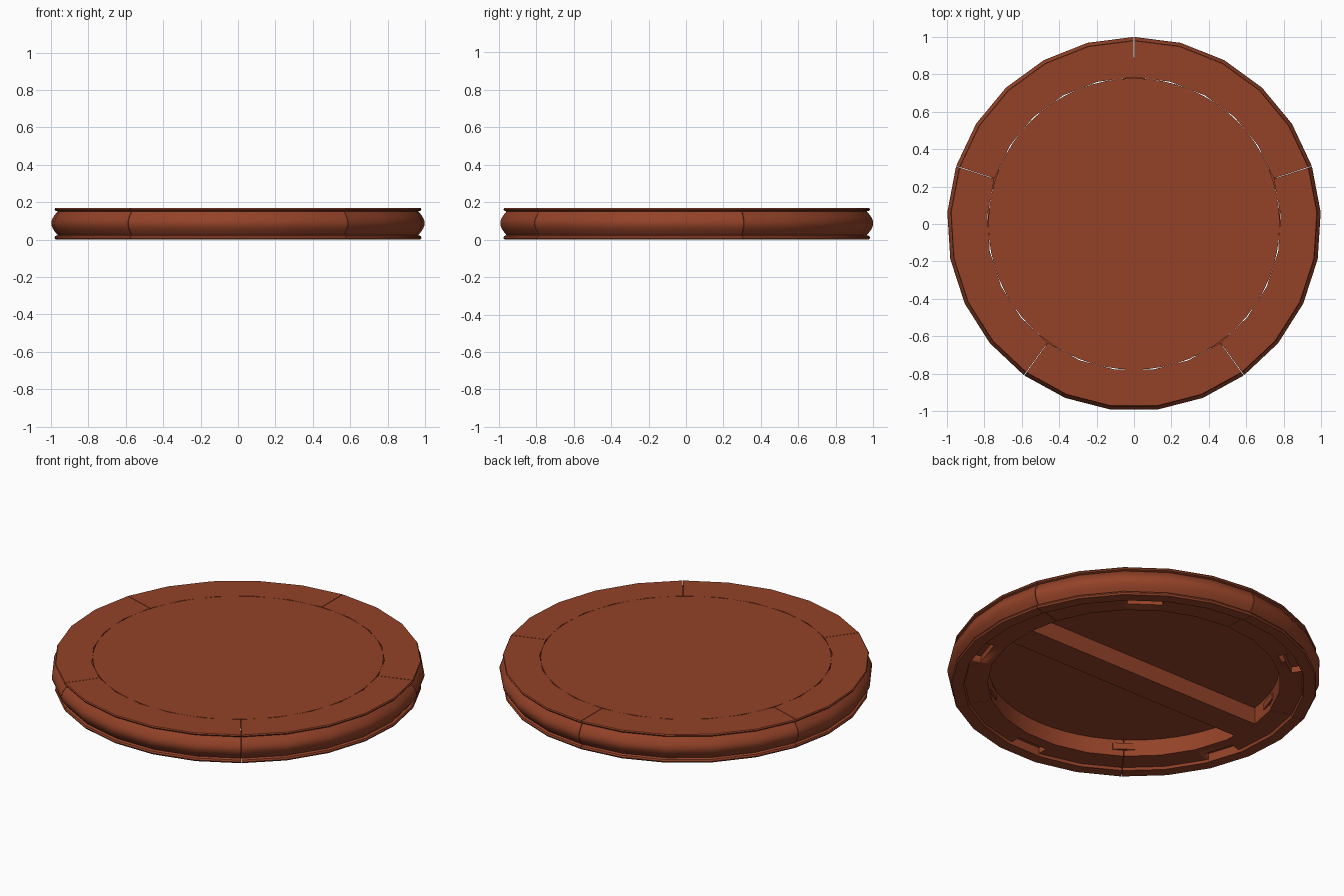
import bpy, bmesh, math
from mathutils import Matrix, Vector

if "Cube" in bpy.data.objects:
    bpy.data.objects.remove(bpy.data.objects["Cube"])

wood = bpy.data.materials.new("reddish_brown_wood")
wood.diffuse_color = (0.296, 0.055, 0.021, 1)
wood.use_nodes = True
wood.node_tree.nodes["Principled BSDF"].inputs["Base Color"].default_value = wood.diffuse_color


def finish(name, bm, angle=30):
    """Turn a bmesh into a coloured object with smooth rounded faces."""
    bmesh.ops.recalc_face_normals(bm, faces=bm.faces)
    me = bpy.data.meshes.new(name)
    bm.to_mesh(me)
    bm.free()
    me.materials.append(wood)
    ob = bpy.data.objects.new(name, me)
    bpy.context.collection.objects.link(ob)
    bpy.ops.object.select_all(action='DESELECT')
    ob.select_set(True)
    bpy.context.view_layer.objects.active = ob
    bpy.ops.object.shade_smooth_by_angle(angle=math.radians(angle))
    return ob


def add_box(bm, size, centre, turn=0.0):
    """Box placed at centre, then turned about the z axis."""
    m = (Matrix.Rotation(turn, 4, 'Z') @ Matrix.Translation(centre)
         @ Matrix.Diagonal((*size, 1)))
    bmesh.ops.create_cube(bm, size=1, matrix=m)


STEPS = 5                        # facets in each of the five rim segments
TURN = math.radians(72)
START = math.radians(18)

# Rim cross-section (radius, height): top lip, rounded edge, bottom lip, step
profile = [(.785, .015), (.785, .168), (.979, .168), (.983, .162), (.979, .155)]
for i in range(11):
    t = i / 10
    profile.append((.966 + .034 * math.sin(math.pi * t), .151 - .127 * t))
profile += [(.979, .019), (.983, .009), (.977, 0), (.914, 0), (.908, .015)]

# Pockets in the underside, one in the middle of each segment
bm = bmesh.new()
for k in range(5):
    add_box(bm, (.06, .19, .08), (.875, 0, .01), START + (k + .5) * TURN)
cutter = finish("pocket_cutter", bm)
cutter.hide_render = True
cutter.hide_viewport = True

# Five rim segments with hairline joints
for k in range(5):
    bm = bmesh.new()
    rings = []
    for s in range(STEPS + 1):
        a = START + k * TURN + TURN * s / STEPS
        if s == 0:
            a += .0015
        elif s == STEPS:
            a -= .0015
        rings.append([bm.verts.new((r * math.cos(a), r * math.sin(a), z))
                      for r, z in profile])
    n = len(profile)
    for p, q in zip(rings, rings[1:]):
        for i in range(n):
            j = (i + 1) % n
            bm.faces.new((p[i], p[j], q[j], q[i]))
    bm.faces.new(rings[0])
    bm.faces.new(rings[-1])
    seg = finish(f"rim_segment_{k + 1}", bm)
    cut = seg.modifiers.new("pockets", 'BOOLEAN')
    cut.operation = 'DIFFERENCE'
    cut.solver = 'EXACT'
    cut.object = cutter

# Round centre panel
bm = bmesh.new()
bmesh.ops.create_cone(bm, cap_ends=True, segments=64, radius1=.779, radius2=.779,
                      depth=.056, matrix=Matrix.Translation((0, 0, .14)))
finish("centre_panel", bm)

# Brace under the panel
bm = bmesh.new()
add_box(bm, (1.56, .165, .101), (0, 0, .0635))
finish("under_brace", bm)

# Joint tenons showing on the inner wall of the rim
bm = bmesh.new()
for k in range(5):
    add_box(bm, (.03, .12, .038), (.787, 0, .07), START + k * TURN)
finish("joint_tenons", bm)
